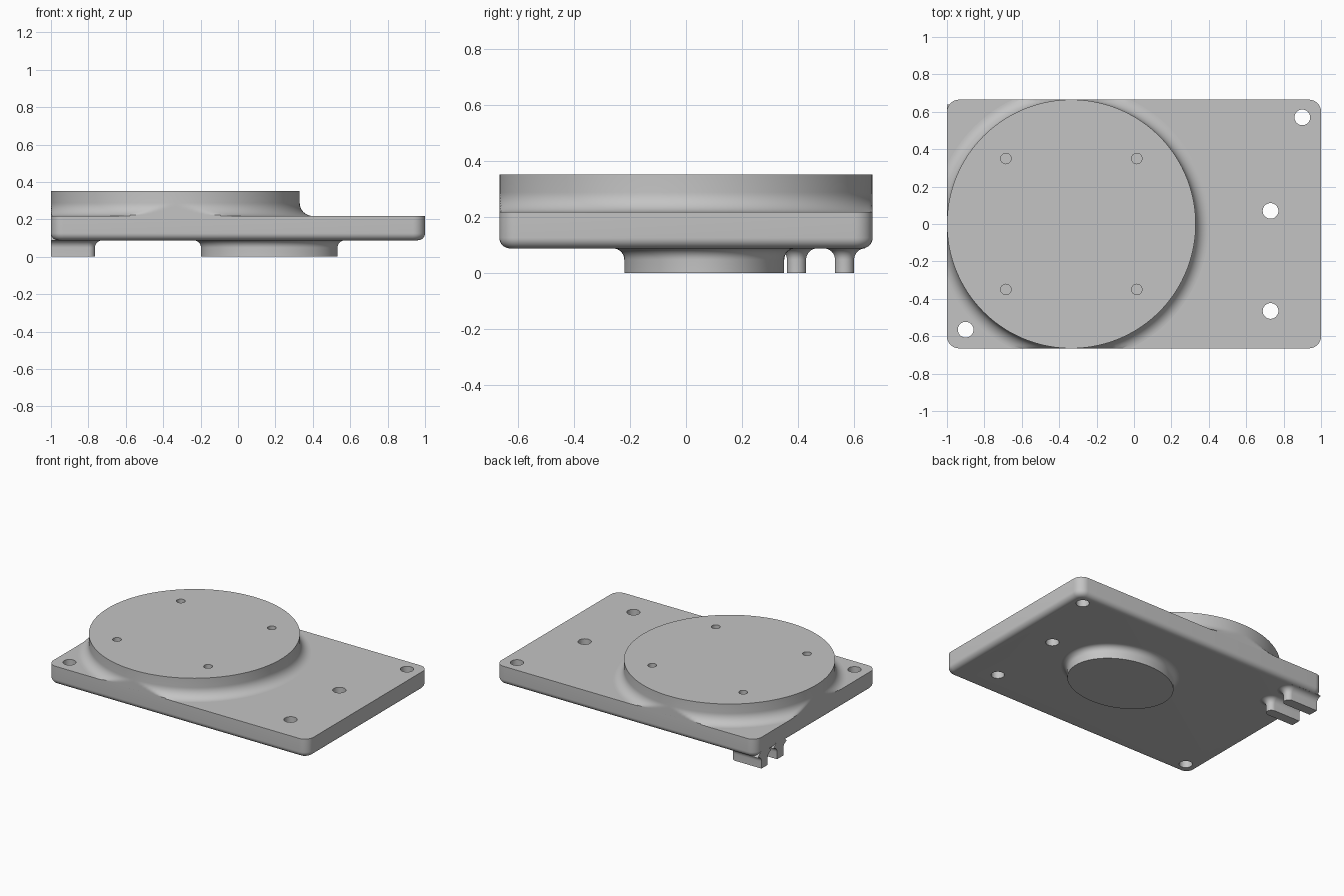
import bpy, bmesh
from math import sin, cos, pi, radians

cube = bpy.data.objects.get("Cube")
if cube:
    bpy.data.objects.remove(cube, do_unlink=True)

HALF_X, HALF_Y = 1.0, 0.665
PLATE_BOTTOM, PLATE_TOP, DISC_TOP = 0.088, 0.218, 0.352
DISC_X, DISC_R = -0.335, 0.665

grey = bpy.data.materials.new("plain grey")
grey.use_nodes = True
COLOUR = (0.55, 0.55, 0.55, 1)
grey.diffuse_color = COLOUR
grey.node_tree.nodes["Principled BSDF"].inputs["Base Color"].default_value = COLOUR


def fillet(r, steps=8):
    """Quarter round as (sideways offset, height) from the wall to the flat."""
    angles = [i * pi / 2 / steps for i in range(steps + 1)]
    return [(r * (1 - cos(a)), r * (1 - sin(a))) for a in angles]


def arc(cx, cy, rx, ry, start, end, steps):
    span = [radians(start + (end - start) * i / steps) for i in range(steps + 1)]
    return [(cx + rx * cos(a), cy + ry * sin(a)) for a in span]


def loft(name, rings):
    """Skin a stack of (outline, z) rings and cap both ends."""
    bm = bmesh.new()
    loops = [[bm.verts.new((x, y, z)) for x, y in outline] for outline, z in rings]
    n = len(loops[0])
    for low, high in zip(loops, loops[1:]):
        for i in range(n):
            j = (i + 1) % n
            bm.faces.new((low[i], low[j], high[j], high[i]))
    bm.faces.new(loops[0])
    bm.faces.new(loops[-1])
    bmesh.ops.recalc_face_normals(bm, faces=bm.faces)
    mesh = bpy.data.meshes.new(name)
    bm.to_mesh(mesh)
    bm.free()
    mesh.materials.append(grey)
    obj = bpy.data.objects.new(name, mesh)
    bpy.context.collection.objects.link(obj)
    return obj


def select(obj):
    bpy.ops.object.select_all(action='DESELECT')
    obj.select_set(True)
    bpy.context.view_layer.objects.active = obj


def drill(obj, spots, r, z0, z1):
    for x, y in spots:
        circle = arc(x, y, r, r, 0, 360, 32)[:-1]
        cutter = loft("hole_cutter", [(circle, z0), (circle, z1)])
        cutter.hide_render = True
        mod = obj.modifiers.new("hole", 'BOOLEAN')
        mod.operation, mod.solver, mod.object = 'DIFFERENCE', 'EXACT', cutter
        select(obj)
        bpy.ops.object.modifier_apply(modifier=mod.name)
        bpy.data.objects.remove(cutter, do_unlink=True)


# Base plate: rounded corners, rounded lower rim, sharp upper rim
def plate_outline(inset, corner=0.065):
    cx, cy, r = HALF_X - corner, HALF_Y - corner, corner - inset
    points = []
    for k, (sx, sy) in enumerate([(1, 1), (-1, 1), (-1, -1), (1, -1)]):
        points += arc(sx * cx, sy * cy, r, r, 90 * k, 90 * k + 90, 8)
    return points


rings = [(plate_outline(o), PLATE_BOTTOM + h) for o, h in reversed(fillet(0.038))]
plate = loft("base_plate", rings + [(plate_outline(0), PLATE_TOP)])
drill(plate, [(0.9, 0.57), (0.73, 0.07), (0.73, -0.465), (-0.9, -0.565)],
      0.042, 0, 0.5)


# Round platform: its flared foot is trimmed flush with the plate sides
def trimmed_circle(r, steps=144):
    points = []
    for ux, uy in arc(0, 0, 1, 1, 0, 360, steps)[:-1]:
        reach = r
        if ux < -0.01:
            reach = min(reach, (HALF_X + DISC_X) / -ux)
        if abs(uy) > 0.01:
            reach = min(reach, HALF_Y / abs(uy))
        points.append((DISC_X + reach * ux, reach * uy))
    return points


rings = [(trimmed_circle(DISC_R - 0.01), PLATE_TOP - 0.02)]
rings += [(trimmed_circle(DISC_R + o), PLATE_TOP + h) for o, h in reversed(fillet(0.07, 12))]
platform = loft("round_platform", rings + [(trimmed_circle(DISC_R), DISC_TOP)])
drill(platform, [(DISC_X + sx * 0.35, sy * 0.35) for sx in (-1, 1) for sy in (-1, 1)],
      0.028, 0.1, 0.5)


# Parts hanging below the plate share one flared stack
def hanging(name, outline):
    stack = [(outline(0), 0)]
    stack += [(outline(o), PLATE_BOTTOM - h) for o, h in fillet(0.04)]
    return loft(name, stack + [(outline(0), PLATE_BOTTOM + 0.04)])


# Oval boss
boss = hanging("oval_boss", lambda o: arc(0.167, 0.065, 0.365 + o, 0.285 + o, 0, 360, 96)[:-1])

# Two narrow feet, flush with the plate end and rounded at the inner end
feet = []
for name, y in (("inner_foot", 0.394), ("outer_foot", 0.565)):
    w = 0.034

    def foot_outline(o, y=y):
        return ([(-HALF_X, y - w - o)] + arc(-0.765 - w, y, w + o, w + o, -90, 90, 16)
                + [(-HALF_X, y + w + o)])

    feet.append(hanging(name, foot_outline))

for obj in [plate, platform, boss] + feet:
    select(obj)
    bpy.ops.object.shade_smooth_by_angle(angle=radians(30))
